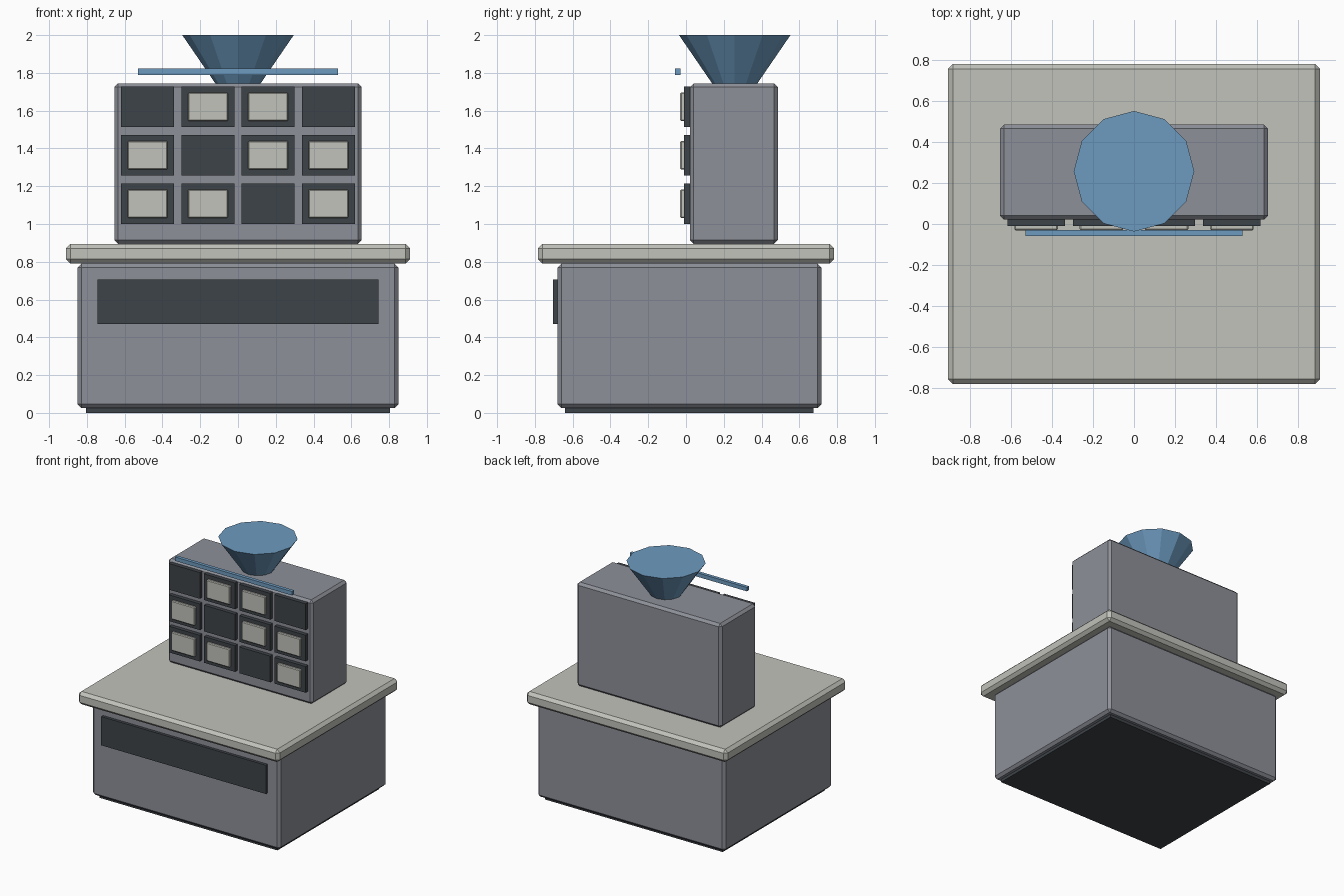
import bpy, bmesh, math
from mathutils import Matrix

if "Cube" in bpy.data.objects:
    bpy.data.objects.remove(bpy.data.objects["Cube"])


def material(name, rgb):
    m = bpy.data.materials.new(name)
    m.diffuse_color = (*rgb, 1)
    m.use_nodes = True
    m.node_tree.nodes["Principled BSDF"].inputs["Base Color"].default_value = m.diffuse_color
    return m


GREY = material("steel grey", (0.27, 0.28, 0.32))
STONE = material("pale stone", (0.54, 0.54, 0.50))
DARK = material("charcoal", (0.048, 0.056, 0.065))
BLUE = material("blue", (0.155, 0.33, 0.53))


def finish(name, bm, mat):
    me = bpy.data.meshes.new(name)
    bm.to_mesh(me)
    bm.free()
    me.materials.append(mat)
    ob = bpy.data.objects.new(name, me)
    bpy.context.collection.objects.link(ob)
    return ob


def box(name, x, y, z, mat, bevel=0.0):
    """Box from (min, max) ranges with an optional chamfer."""
    bm = bmesh.new()
    bmesh.ops.create_cube(bm, size=1)
    for v in bm.verts:
        v.co = [r[0] if c < 0 else r[1] for c, r in zip(v.co, (x, y, z))]
    if bevel:
        bmesh.ops.bevel(bm, geom=bm.edges[:], offset=bevel, segments=1,
                        affect='EDGES', profile=0.5)
    return finish(name, bm, mat)


# Counter: plinth, body, worktop and front panel
box("plinth", (-0.805, 0.805), (-0.64, 0.675), (0, 0.05), DARK)
box("counter_body", (-0.85, 0.85), (-0.68, 0.717), (0.025, 0.79), GREY, 0.021)
box("worktop", (-0.91, 0.91), (-0.783, 0.783), (0.79, 0.895), STONE, 0.024)
box("front_panel", (-0.745, 0.745), (-0.704, -0.67), (0.47, 0.705), DARK)

# Upright cabinet
box("cabinet", (-0.655, 0.655), (0.021, 0.486), (0.895, 1.745), GREY, 0.02)

# Grid of dark compartments, some holding a pale card
layout = ("0110", "1011", "1101")
for r, row in enumerate(layout):
    cz = 1.62 - r * 0.2565
    for c, filled in enumerate(row):
        cx = (c - 1.5) * 0.319
        box(f"compartment_{r}_{c}", (cx - 0.14, cx + 0.14), (-0.011, 0.03),
            (cz - 0.107, cz + 0.107), DARK)
        if filled == "1":
            box(f"card_{r}_{c}", (cx - 0.106, cx + 0.106), (-0.031, 0.0),
                (cz - 0.076, cz + 0.076), STONE, 0.006)

# Rail above the compartments
box("top_rail", (-0.53, 0.53), (-0.058, -0.03), (1.79, 1.822), BLUE)

# Twelve-sided funnel
bm = bmesh.new()
bmesh.ops.create_cone(bm, cap_ends=True, segments=12, radius1=0.11, radius2=0.295,
                      depth=0.27, matrix=Matrix.Translation((0, 0.258, 1.865)))
finish("funnel", bm, BLUE)
